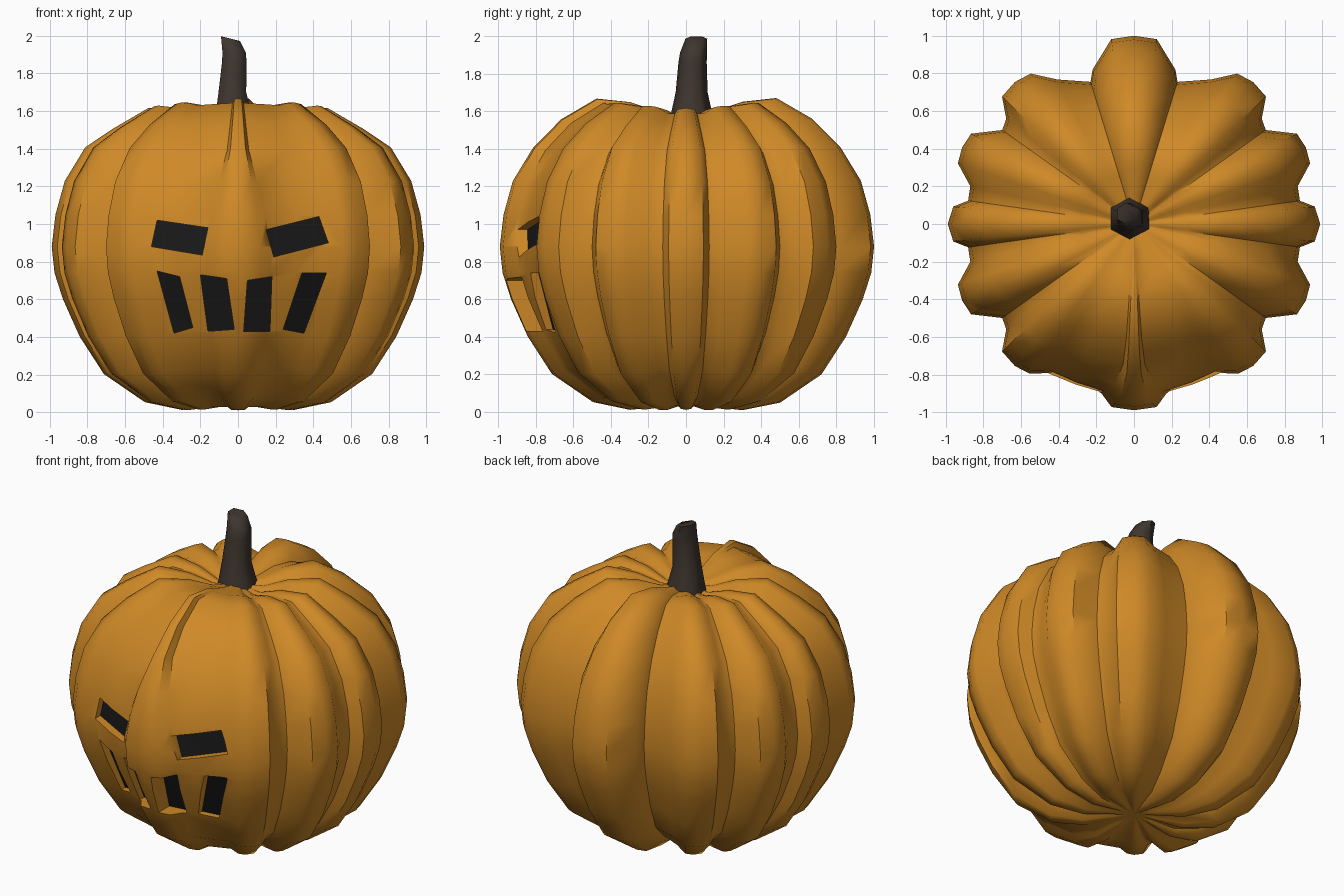
import bpy, bmesh, math
from math import sin, cos, radians, pi, sqrt

if "Cube" in bpy.data.objects:
    bpy.data.objects.remove(bpy.data.objects["Cube"])


def material(name, color):
    m = bpy.data.materials.new(name)
    m.diffuse_color = color
    m.use_nodes = True
    m.node_tree.nodes["Principled BSDF"].inputs["Base Color"].default_value = m.diffuse_color
    return m


ORANGE = material("orange_skin", (0.62, 0.25, 0.02, 1))
BLACK = material("dark_inside", (0.01, 0.01, 0.01, 1))
BROWN = material("stem_brown", (0.05, 0.036, 0.028, 1))


def make_object(name, bm, mats):
    bmesh.ops.recalc_face_normals(bm, faces=bm.faces)
    me = bpy.data.meshes.new(name)
    bm.to_mesh(me)
    bm.free()
    for m in mats:
        me.materials.append(m)
    ob = bpy.data.objects.new(name, me)
    bpy.context.collection.objects.link(ob)
    return ob


def select(ob):
    bpy.ops.object.select_all(action='DESELECT')
    ob.select_set(True)
    bpy.context.view_layer.objects.active = ob


def bridge_rings(bm, rings):
    for a, b in zip(rings, rings[1:]):
        n = len(a)
        for i in range(n):
            bm.faces.new((a[i], a[(i + 1) % n], b[(i + 1) % n], b[i]))


# Body: vertical profile (radius, height) and rib section (degrees from front, scale)
PROFILE = [(.12, .03), (.3, .01), (.5, .05), (.72, .2), (.85, .4), (.94, .6), (.985, .74),
           (1, .88), (.98, 1.05), (.93, 1.23), (.82, 1.41), (.67, 1.56), (.48, 1.67),
           (.3, 1.65), (.15, 1.6)]
RIBS = [(0, .99), (7, .98), (11, .915), (20, .91), (30, .915), (35, .97), (40, .985), (46, .975),
        (50.5, .88), (54.5, .86), (61, .99), (66, 1), (71, .99), (77, .893), (82, .89),
        (84.5, .965), (90, .99), (95.5, .965), (98, .89), (103, .893), (109, .99), (114, 1),
        (119, .99), (125.5, .86), (129.5, .88), (134, .975), (140, .985), (145.5, .97),
        (152, .87), (163, .79), (165, .85), (173, .99), (180, 1)]
SECTION = RIBS + [(-a, m) for a, m in RIBS[-2:0:-1]]

bm = bmesh.new()
rings = []
for r, z in PROFILE:
    ring = []
    for a, m in SECTION:
        if abs(a) < 15 and z > .95:          # nose ridge narrows upward
            a *= 1 - .65 * min(1, (z - .95) / .5)
        t = radians(a)
        k = 1 - (1 - m) * min(1, r / .5)
        h = .85 + (z - .85) * (1 - (1 - k) * .4)
        if z > 1.5:                          # sides of the crown sit lower
            h -= .05 * sin(t) ** 2
        ring.append(bm.verts.new((r * k * sin(t), -r * k * cos(t), h)))
    rings.append(ring)
bridge_rings(bm, rings)
for ring, z in ((rings[0], .04), (rings[-1], 1.57)):
    tip = bm.verts.new((0, 0, z))
    for i in range(len(ring)):
        bm.faces.new((ring[i], ring[(i + 1) % len(ring)], tip))
body = make_object("pumpkin_body", bm, [ORANGE, BLACK])

# Carved eyes and mouth openings, outlines in (x, z)
HOLES = [
    [(.15, .97), (.43, 1.04), (.48, .90), (.19, .825)],
    [(-.43, 1.02), (-.16, .98), (-.19, .835), (-.46, .88)],
    [(-.43, .75), (-.31, .72), (-.24, .45), (-.34, .42)],
    [(-.20, .73), (-.06, .71), (-.02, .44), (-.16, .43)],
    [(.05, .70), (.18, .72), (.17, .43), (.03, .43)],
    [(.34, .74), (.47, .74), (.35, .42), (.24, .44)],
]


def floor_y(x, z):
    for (r0, z0), (r1, z1) in zip(PROFILE[1:], PROFILE[2:]):
        if z0 <= z <= z1:
            R = .91 * (r0 + (r1 - r0) * (z - z0) / (z1 - z0))
            return -sqrt(R * R - x * x) + .045


bm = bmesh.new()
for hole in HOLES:
    front = [bm.verts.new((x, -1.3, z)) for x, z in hole]
    back = [bm.verts.new((x, floor_y(x, z), z)) for x, z in hole]
    bridge_rings(bm, [front, back])
    bm.faces.new(front)
    for tri in ((0, 1, 2), (0, 2, 3)):
        bm.faces.new([back[i] for i in tri]).material_index = 1
cutter = make_object("face_cutter", bm, [ORANGE, BLACK])
cutter.hide_render = True

mod = body.modifiers.new("carve", 'BOOLEAN')
mod.operation = 'DIFFERENCE'
mod.solver = 'EXACT'
mod.object = cutter
select(body)
bpy.ops.object.modifier_apply(modifier=mod.name)
bpy.data.objects.remove(cutter, do_unlink=True)
select(body)
bpy.ops.object.shade_smooth_by_angle(angle=radians(50))

# Stem: bent six-sided taper (x, y, z, radius)
PATH = [(-.02, .03, 1.54, .12), (-.03, .03, 1.70, .085), (-.02, .035, 1.86, .075),
        (-.02, .04, 1.91, .072), (-.04, .055, 1.985, .058)]
bm = bmesh.new()
rings = []
for i, (x, y, z, r) in enumerate(PATH):
    tilt = -.25 if i == len(PATH) - 1 else 0
    rings.append([bm.verts.new((x + r * cos(a), y + r * sin(a), z + tilt * r * cos(a)))
                  for a in (j * pi / 3 + pi / 6 for j in range(6))])
bridge_rings(bm, rings)
bm.faces.new(rings[0])
bm.faces.new(rings[-1])
stem = make_object("stem", bm, [BROWN])
select(stem)
bpy.ops.object.shade_smooth_by_angle(angle=radians(62))
